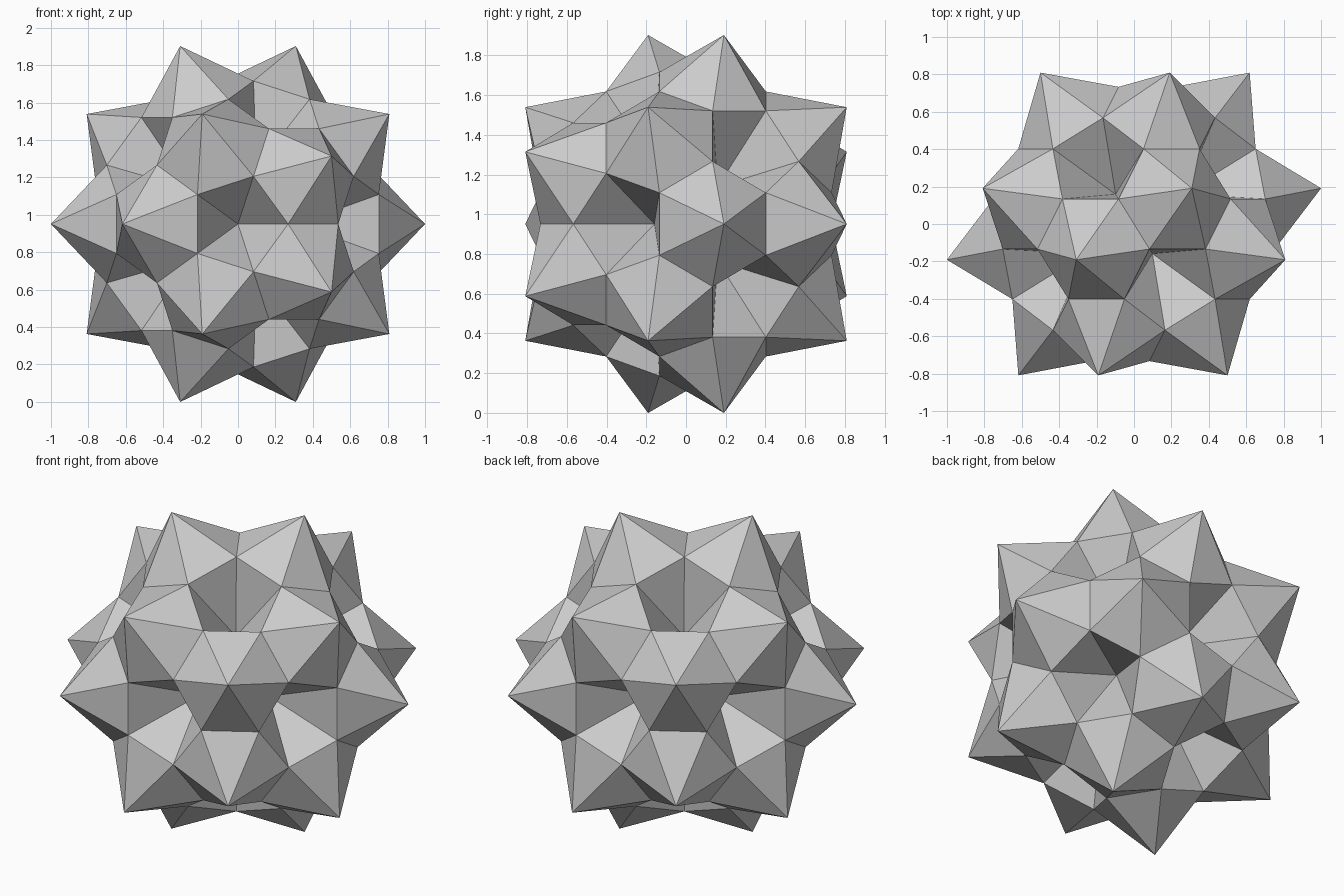
import bpy, bmesh
from math import cos, sin, pi, sqrt
from itertools import combinations
from mathutils import Vector

if "Cube" in bpy.data.objects:
    bpy.data.objects.remove(bpy.data.objects["Cube"])

EDGE = 0.315          # edge of the truncated icosahedron core
SPIKE = 1.0184        # centre to spike tip
PIT = 0.355           # centre to bottom of pentagonal pits
CENTRE = Vector((0, 0, 0.951))

# five-fold axes: one pole faces the front (-y)
s = 1 / sqrt(5)
axes = [Vector((0, -1, 0))]
axes += [Vector((2 * s * cos(k * 2 * pi / 5), -s, 2 * s * sin(k * 2 * pi / 5))) for k in range(5)]
axes += [-a for a in axes]
ico_radius = 3 * EDGE * 0.95106


def core(a, b):
    """Core corner one third of the way from axis a to axis b."""
    return (2 * a + b) / 3 * ico_radius


bm = bmesh.new()


def tri(*pts):
    bm.faces.new([bm.verts.new(p + CENTRE) for p in pts])


for a, b, c in combinations(axes, 3):
    if min(a.dot(b), b.dot(c), c.dot(a)) < 0.4:
        continue
    if a.cross(b).dot(c) < 0:
        b, c = c, b
    # hexagonal spike
    ring = [core(a, b), core(b, a), core(b, c), core(c, b), core(c, a), core(a, c)]
    tip = (a + b + c).normalized() * SPIKE
    for i in range(6):
        tri(ring[i], ring[(i + 1) % 6], tip)
    # one wall of each neighbouring pentagonal pit
    for p, q, r in ((a, b, c), (b, c, a), (c, a, b)):
        tri(core(p, r), core(p, q), p * PIT)

bmesh.ops.remove_doubles(bm, verts=bm.verts[:], dist=0.0005)
bmesh.ops.recalc_face_normals(bm, faces=bm.faces[:])
mesh = bpy.data.meshes.new("spiked_polyhedron")
bm.to_mesh(mesh)
bm.free()
obj = bpy.data.objects.new("spiked_polyhedron", mesh)
bpy.context.collection.objects.link(obj)
